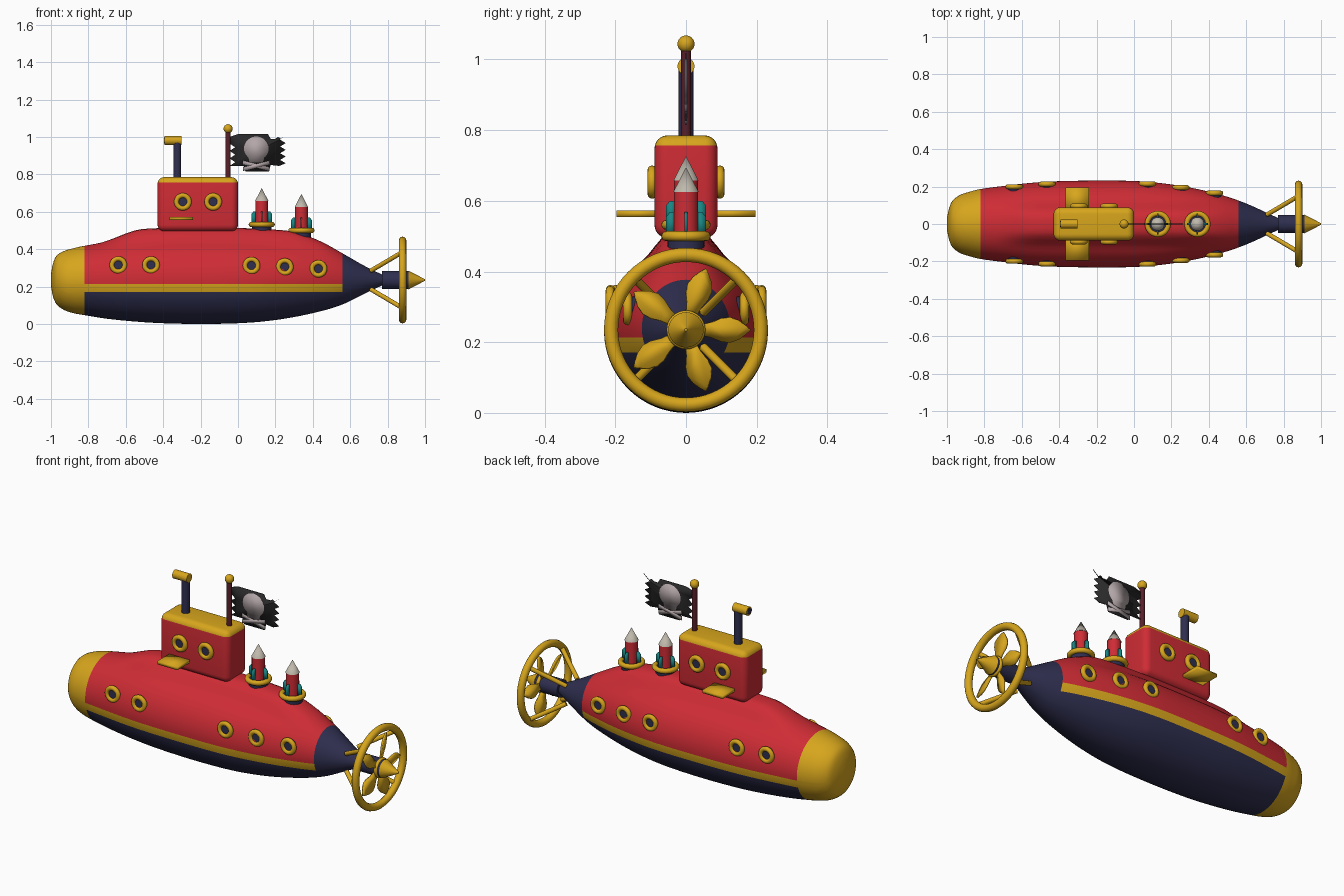
import bpy, bmesh, math
from mathutils import Vector

if "Cube" in bpy.data.objects:
    bpy.data.objects.remove(bpy.data.objects["Cube"])


def material(name, *rgb):
    mat = bpy.data.materials.new(name)
    mat.use_nodes = True
    mat.diffuse_color = (*rgb, 1)
    mat.node_tree.nodes["Principled BSDF"].inputs["Base Color"].default_value = (*rgb, 1)
    return mat


red = material("red paint", .62, .025, .035)
gold = material("gold metal", .68, .38, .012)
navy = material("navy paint", .028, .028, .08)
maroon = material("maroon wood", .1, .014, .022)
black = material("black cloth", .022, .022, .022)
bone = material("bone grey", .45, .38, .39)
teal = material("teal paint", .01, .24, .23)
silver = material("silver metal", .52, .48, .41)


# ---------- helpers ----------
def finish(obj, name, *mats, angle=40):
    obj.name = name
    for mat in mats:
        obj.data.materials.append(mat)
    bpy.ops.object.select_all(action='DESELECT')
    obj.select_set(True)
    bpy.context.view_layer.objects.active = obj
    bpy.ops.object.shade_smooth_by_angle(angle=math.radians(angle))
    return obj


def from_bmesh(bm, name, *mats, angle=40):
    mesh = bpy.data.meshes.new(name)
    bm.to_mesh(mesh)
    bm.free()
    obj = bpy.data.objects.new(name, mesh)
    bpy.context.collection.objects.link(obj)
    return finish(obj, name, *mats, angle=angle)


def rod(name, start, end, r1, r2, mat, sides=32):
    start, end = Vector(start), Vector(end)
    axis = end - start
    bpy.ops.mesh.primitive_cone_add(vertices=sides, radius1=r1, radius2=r2, depth=axis.length,
                                    location=(start + end) / 2,
                                    rotation=axis.to_track_quat('Z', 'Y').to_euler())
    return finish(bpy.context.object, name, mat)


def ring(name, center, major, minor, mat, rotation=(0, 0, 0), sides=32):
    bpy.ops.mesh.primitive_torus_add(major_radius=major, minor_radius=minor, major_segments=sides,
                                     minor_segments=12, location=center, rotation=rotation)
    return finish(bpy.context.object, name, mat, angle=80)


def plate(name, points, thickness, mat):
    bm = bmesh.new()
    bm.faces.new([bm.verts.new(p) for p in points])
    obj = from_bmesh(bm, name, mat)
    mod = obj.modifiers.new("Thickness", 'SOLIDIFY')
    mod.thickness, mod.offset = thickness, 0
    return obj


def cut(bm, axis, value):
    normal = Vector((0, 0, 0))
    normal[axis] = 1
    bmesh.ops.bisect_plane(bm, geom=bm.verts[:] + bm.edges[:] + bm.faces[:],
                           plane_co=normal * value, plane_no=normal)


def ease(low, high, value):
    t = min(max((value - low) / (high - low), 0), 1)
    return t * t * (3 - 2 * t)


# ---------- hull: x, half width, top, bottom ----------
stations = [Vector(s) for s in (
    (-1, .03, .265, .205), (-.99, .08, .32, .15), (-.97, .125, .365, .105),
    (-.93, .155, .39, .075), (-.88, .172, .405, .058), (-.82, .187, .418, .047),
    (-.7, .203, .438, .028), (-.55, .22, .455, .013), (-.4, .229, .463, .004),
    (-.2, .232, .465, 0), (0, .23, .463, .004), (.15, .218, .457, .015),
    (.3, .195, .445, .037), (.45, .16, .418, .07), (.56, .125, .375, .105),
    (.65, .088, .325, .148), (.72, .055, .288, .183), (.79, .024, .256, .214))]
NOSE, TAIL, STRIPE_LOW, STRIPE_HIGH = -.82, .56, .171, .214


def smooth_stations(steps=4):
    last = len(stations) - 1
    for i in range(last):
        a, b, c, d = (stations[min(max(i + k, 0), last)] for k in (-1, 0, 1, 2))
        for s in range(steps):
            t = s / steps
            yield (b * 2 + (c - a) * t + (a * 2 - b * 5 + c * 4 - d) * t ** 2
                   + (b * 3 - a - c * 3 + d) * t ** 3) / 2
    yield stations[last]


sections = list(smooth_stations())


def hull_side(x, z):
    s = min(sections, key=lambda s: abs(s[0] - x))
    rise = (z - (s[2] + s[3]) / 2) / ((s[2] - s[3]) / 2)
    return s[1] * math.sqrt(1 - rise * rise)


bm = bmesh.new()
loops, count = [], 64
for x, width, top, bottom in sections:
    ridge = .05 * ease(-.76, -.5, x) * (1 - ease(.25, .6, x))
    loop = []
    for k in range(count):
        a = math.tau * k / count
        y, z = width * math.cos(a), (top + bottom + (top - bottom) * math.sin(a)) / 2
        if math.sin(a) > 0:
            z += ridge * (1 - ease(.045, .13, abs(y)))
        loop.append(bm.verts.new((x, y, z)))
    loops.append(loop)
for p, q in zip(loops, loops[1:]):
    for k in range(count):
        n = (k + 1) % count
        bm.faces.new((p[k], p[n], q[n], q[k]))
bm.faces.new(loops[0])
bm.faces.new(loops[-1])
cut(bm, 2, STRIPE_LOW)
cut(bm, 2, STRIPE_HIGH)
bmesh.ops.recalc_face_normals(bm, faces=bm.faces)
for f in bm.faces:
    c = f.calc_center_median()
    if c.x < NOSE:
        f.material_index = 1
    elif c.x > TAIL or c.z < STRIPE_LOW:
        f.material_index = 2
    elif c.z < STRIPE_HIGH:
        f.material_index = 1
from_bmesh(bm, "hull", red, gold, navy, angle=60)

# ---------- conning tower with gold roof ----------
bm = bmesh.new()
bmesh.ops.create_cube(bm, size=1)
for v in bm.verts:
    v.co = Vector((v.co.x * .43 - .215, v.co.y * .178, v.co.z * .29 + .64))
bmesh.ops.bevel(bm, geom=bm.edges[:], offset=.036, segments=6, profile=.5, affect='EDGES')
cut(bm, 2, .757)
for f in bm.faces:
    f.material_index = int(f.calc_center_median().z > .757)
from_bmesh(bm, "conning_tower", red, gold)


# ---------- portholes and diving fins on both sides ----------
def porthole(x, y, z, side):
    quarter = (math.pi / 2, 0, 0)
    ring("porthole_rim", (x, side * y, z), .034, .013, gold, quarter)
    rod("porthole_glass", (x, side * (y - .03), z), (x, side * (y + .004), z), .034, .034, navy)


for side in (-1, 1):
    for x, z in ((-.64, .315), (-.465, .315), (.072, .312), (.25, .305), (.43, .295)):
        porthole(x, hull_side(x, z) + .003, z, side)
    for x in (-.295, -.133):
        porthole(x, .096, .653, side)
    plate("diving_fin", [(x, side * y, .564) for x, y in
                         ((-.365, .06), (-.24, .06), (-.24, .196), (-.365, .196))], .018, gold)

# ---------- periscope ----------
rod("periscope_tube", (-.325, 0, .77), (-.325, 0, .98), .021, .021, navy)
rod("periscope_head", (-.393, 0, .981), (-.303, 0, .981), .024, .024, gold)
rod("periscope_lens", (-.395, 0, .981), (-.39, 0, .981), .017, .017, navy)

# ---------- flagpole and ragged flag ----------
POLE = -.053
rod("flagpole", (POLE, 0, .77), (POLE, 0, 1.03), .014, .014, maroon)
bpy.ops.mesh.primitive_uv_sphere_add(segments=24, ring_count=16, radius=.024,
                                     location=(POLE, 0, 1.044))
finish(bpy.context.object, "flagpole_ball", gold)

outline = [(-.045, 1), (0, 1.015), (.16, 1.015), (.175, .99)]
outline += [(.2 + .015 * i, .99 + .01 * (i % 2)) for i in range(3)] + [(.262, 1.018)]
outline += [(.225 if i % 2 == 0 else .255, .985 - .018 * i) for i in range(8)]
outline += [(.22, .845), (.175, .85), (.165, .815), (.04, .815), (.03, .845)]
outline += [(-.015 if i % 2 else -.045, .845 + .02 * i) for i in range(7)]
plate("flag", [(x, 0, z) for x, z in outline], .004, black)

skull = [(.098 + .066 * math.cos(a), .938 + .064 * math.sin(a))
         for a in (math.radians(-50 + 10 * i) for i in range(29))]
skull += [(.062, .862), (.132, .862)]
plate("flag_skull", [(x, 0, z) for x, z in skull], .008, bone)
for tilt in (-1, 1):
    plate("flag_bone", [(.098 + x, 0, .846 + z + tilt * x * .25) for x, z in
                        ((-.07, -.01), (.07, -.01), (.07, .01), (-.07, .01))], .007 + tilt * .0005, bone)

# ---------- rockets in launch tubes ----------
for x, z in ((.127, .532), (.339, .5)):
    rod("launch_tube", (x, 0, z - .1), (x, 0, z + .004), .052, .052, navy)
    ring("launch_tube_rim", (x, 0, z), .056, .014, gold)
    rod("rocket_body", (x, 0, z), (x, 0, z + .125), .034, .034, red)
    rod("rocket_nose", (x, 0, z + .125), (x, 0, z + .195), .036, 0, silver)
    for k in range(4):
        a = math.tau * k / 4
        plate("rocket_fin", [(x + r * math.cos(a), r * math.sin(a), z + h) for r, h in
                             ((.03, 0), (.056, 0), (.056, .055), (.046, .068), (.03, .068))],
              .009, teal)

# ---------- propeller, guard ring and struts ----------
AXIS, PROP = .235, .88
rod("propeller_shaft", (.77, 0, AXIS), (.915, 0, AXIS), .048, .048, navy)
rod("propeller_hub", (.912, 0, AXIS), (1, 0, AXIS), .05, .004, gold)
ring("propeller_collar", (PROP + .01, 0, AXIS), .044, .011, gold, (0, math.pi / 2, 0))
ring("propeller_guard", (PROP, 0, AXIS), .212, .02, gold, (0, math.pi / 2, 0), sides=64)
for k in range(4):
    a = math.radians(45 + 90 * k)
    c, s = math.cos(a), math.sin(a)
    rod("guard_strut", (.71, c * .07, AXIS + s * .07), (PROP, c * .212, AXIS + s * .212),
        .012, .012, gold, sides=16)

# leaf-shaped blades, pitched across their width
half = [(.04, .014), (.07, .02), (.1, .032), (.125, .035), (.15, .026), (.17, .011)]
leaf = half + [(.182, 0)] + [(r, -w) for r, w in reversed(half)]
for k in range(5):
    a = math.tau * k / 5
    c, s = math.cos(a), math.sin(a)
    plate("propeller_blade", [(PROP + w * .35, r * c - w * s, AXIS + r * s + w * c)
                              for r, w in leaf], .01, gold)
